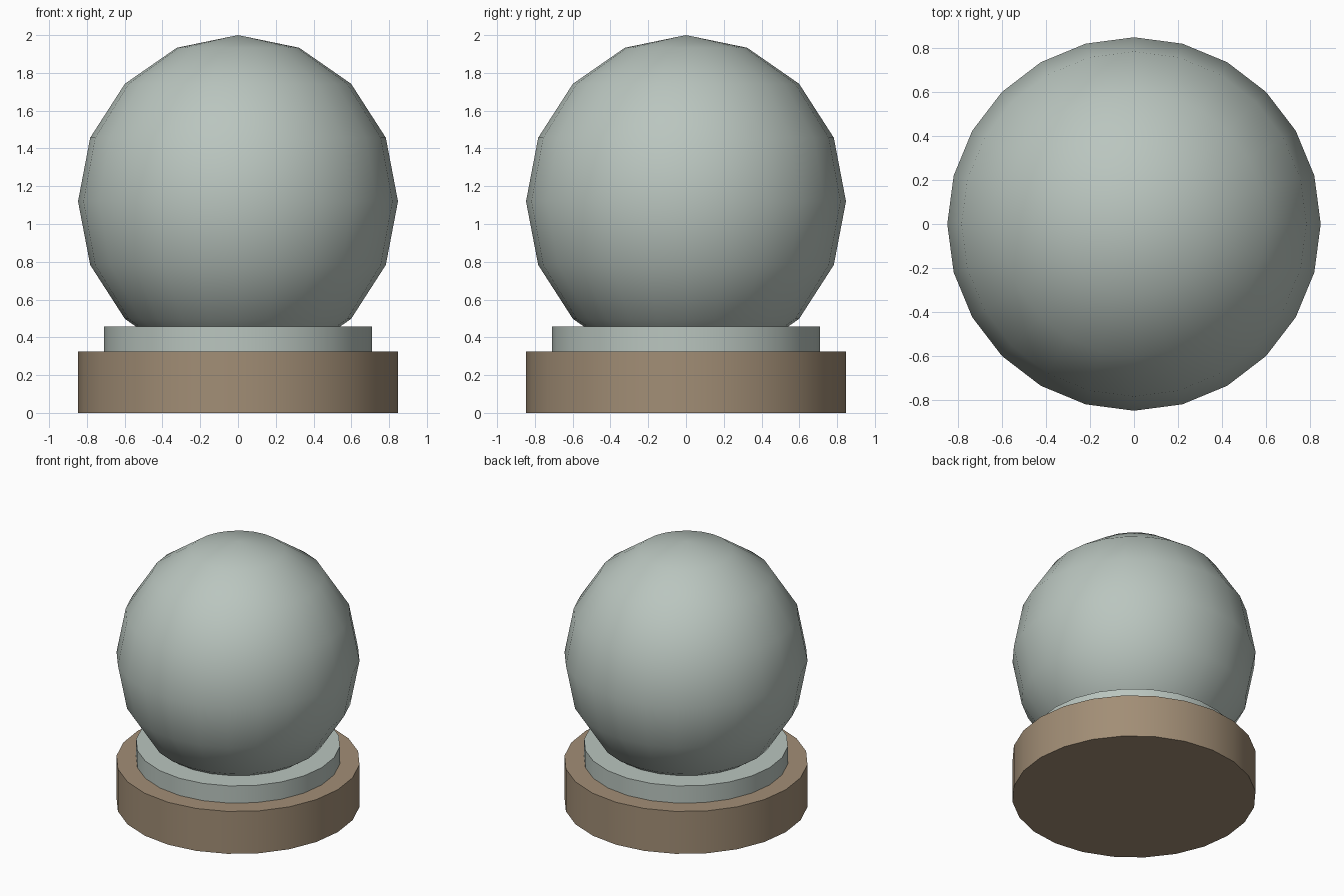
import bpy, math

if "Cube" in bpy.data.objects:
    bpy.data.objects.remove(bpy.data.objects["Cube"])

SIDES = 24
R = 0.847


def material(name, rgb):
    m = bpy.data.materials.new(name)
    m.diffuse_color = (*rgb, 1.0)
    m.use_nodes = True
    m.node_tree.nodes["Principled BSDF"].inputs["Base Color"].default_value = m.diffuse_color
    return m


glass = material("pale grey green", (0.49, 0.56, 0.52))
wood = material("warm brown", (0.36, 0.27, 0.18))


def finish(name, mat):
    ob = bpy.context.object
    ob.name = name
    ob.data.materials.append(mat)
    bpy.ops.object.transform_apply(location=False, rotation=False, scale=True)
    bpy.ops.object.shade_smooth_by_angle(angle=math.radians(30))
    return ob


def disc(name, radius, z0, z1, mat):
    bpy.ops.mesh.primitive_cylinder_add(vertices=SIDES, radius=radius, depth=z1 - z0,
                                        location=(0, 0, (z0 + z1) / 2))
    return finish(name, mat)


# Round base and the collar that holds the globe
disc("base", R, 0.0, 0.325, wood)
disc("collar", 0.71, 0.325, 0.457, glass)

# Low-poly globe, slightly taller than wide, sunk into the collar
bpy.ops.mesh.primitive_uv_sphere_add(segments=SIDES, ring_count=8, radius=1,
                                     location=(0, 0, 1.12))
bpy.context.object.scale = (R, R, 0.88)
finish("globe", glass)
